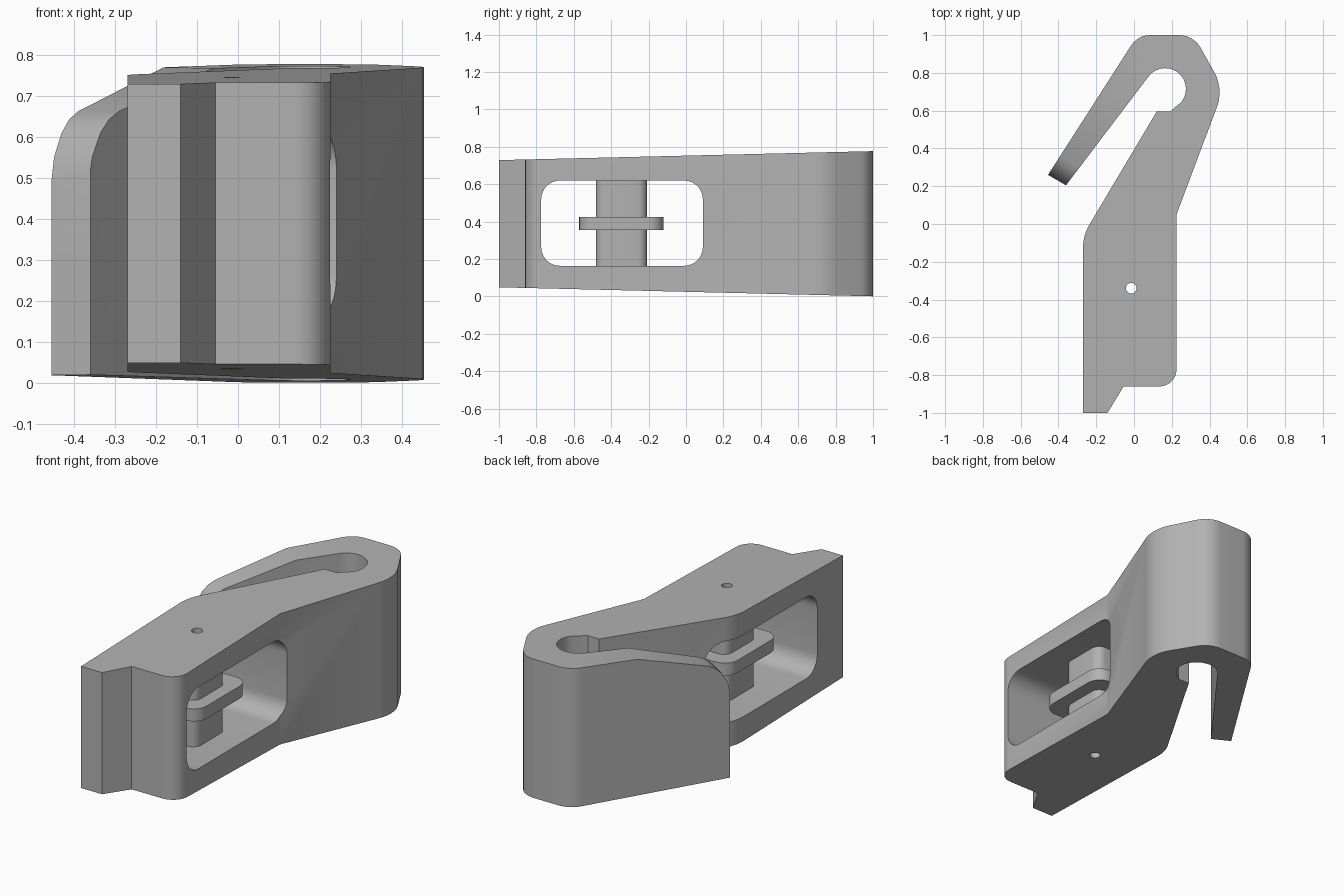
import bpy, bmesh, math
from mathutils import Vector, Matrix

if "Cube" in bpy.data.objects:
    bpy.data.objects.remove(bpy.data.objects["Cube"], do_unlink=True)

grey = bpy.data.materials.new("plain_grey")
grey.use_nodes = True
colour = (0.45, 0.45, 0.45, 1)
grey.diffuse_color = colour
grey.node_tree.nodes["Principled BSDF"].inputs["Base Color"].default_value = colour


def rounded(corners, steps=8):
    """Fillet each (x, y, radius) corner of a closed outline."""
    result = []
    for i, (x, y, r) in enumerate(corners):
        p = Vector((x, y))
        if r == 0:
            result.append(p)
            continue
        a = (Vector(corners[i - 1][:2]) - p).normalized()
        b = (Vector(corners[(i + 1) % len(corners)][:2]) - p).normalized()
        half = a.angle(b) / 2
        centre = p + (a + b).normalized() * r / math.sin(half)
        start = p + a * r / math.tan(half) - centre
        end = p + b * r / math.tan(half) - centre
        sweep = math.pi - 2 * half
        for k in range(steps + 1):
            t = k / steps
            v = start * math.sin((1 - t) * sweep) + end * math.sin(t * sweep)
            result.append(centre + v / math.sin(sweep))
    return result


def box_outline(cx, cy, hx, hy, r):
    return rounded([(cx - hx, cy - hy, r), (cx + hx, cy - hy, r),
                    (cx + hx, cy + hy, r), (cx - hx, cy + hy, r)])


def prism(name, outline, low, high, matrix=None):
    """Extrude an outline from low to high, then orient it."""
    bm = bmesh.new()
    base = bm.faces.new([bm.verts.new((p[0], p[1], low)) for p in outline])
    grown = bmesh.ops.extrude_face_region(bm, geom=[base])
    top = [g for g in grown["geom"] if isinstance(g, bmesh.types.BMVert)]
    bmesh.ops.translate(bm, verts=top, vec=(0, 0, high - low))
    if matrix:
        bm.transform(matrix)
    bmesh.ops.recalc_face_normals(bm, faces=bm.faces)
    mesh = bpy.data.meshes.new(name)
    bm.to_mesh(mesh)
    bm.free()
    mesh.materials.append(grey)
    obj = bpy.data.objects.new(name, mesh)
    bpy.context.collection.objects.link(obj)
    return obj


def activate(obj):
    bpy.ops.object.select_all(action='DESELECT')
    obj.select_set(True)
    bpy.context.view_layer.objects.active = obj


def cut(obj, cutter):
    cutter.hide_render = True
    mod = obj.modifiers.new("cut", 'BOOLEAN')
    mod.operation = 'DIFFERENCE'
    mod.solver = 'EXACT'
    mod.object = cutter
    activate(obj)
    bpy.ops.object.modifier_apply(modifier=mod.name)


# Body outline with hooked arm
outer = [(-.27, -1, 0), (-.14, -1, 0), (-.055, -.86, 0), (.225, -.86, .09),
         (.225, .05, 0), (.475, .715, .22), (.315, 1, .13), (.02, 1, .12),
         (-.455, .26, 0), (-.36, .205, 0)]
for k in range(15):
    angle = math.radians(143 - k * 13)
    outer.append((.165 + .11 * math.cos(angle), .715 + .11 * math.sin(angle), 0))
outer += [(.19, .595, 0), (.12, .595, 0), (-.27, -.06, .25)]
body = prism("hooked_body", rounded(outer), -1, 1)

# Height grows gently towards the back
MID = .389
for v in body.data.vertices:
    v.co.z = MID + v.co.z * (.364 + .024 * v.co.y)

# Window through the sides
to_side = Matrix(((0, 0, 1, 0), (1, 0, 0, 0), (0, 1, 0, 0), (0, 0, 0, 1)))
window = prism("window_cutter", box_outline(-.342, .392, .432, .228, .1), -1, 1, to_side)

# Trim the arm tip to a rounded end, above and below
along = Vector((.541, .841, 0))
across = Vector((.841, -.541, 0))
tip_frame = Matrix.Translation((-.455, .26, 0)) @ Matrix(
    (along, (0, 0, 1), across)).transposed().to_4x4()
tip = [(.52, .773), (.12, .662), (.08, .642), (.046, .61), (.012, .55), (0, .49),
       (-.1, .49), (-.1, .9), (.52, .9)]
cutters = [window]
for side in (1, -1):
    shape = [(u, MID + side * (z - MID)) for u, z in tip]
    cutters.append(prism("tip_cutter", shape, -.05, .18, tip_frame))
for cutter in cutters:
    cut(body, cutter)

# Post and flange inside the window
post = prism("post", box_outline(-.015, -.345, .09, .137, .05), .16, .625)
flange = prism("flange", box_outline(-.015, -.345, .165, .226, .08), .355, .425)

# Pin hole through everything
ring = [(-.015 + .028 * math.cos(k * math.tau / 24),
         -.34 + .028 * math.sin(k * math.tau / 24)) for k in range(24)]
pin = prism("pin_cutter", ring, -1, 2)
for part in (body, post, flange):
    cut(part, pin)
    activate(part)
    bpy.ops.object.shade_smooth_by_angle(angle=math.radians(30))

for cutter in cutters + [pin]:
    bpy.data.objects.remove(cutter, do_unlink=True)
